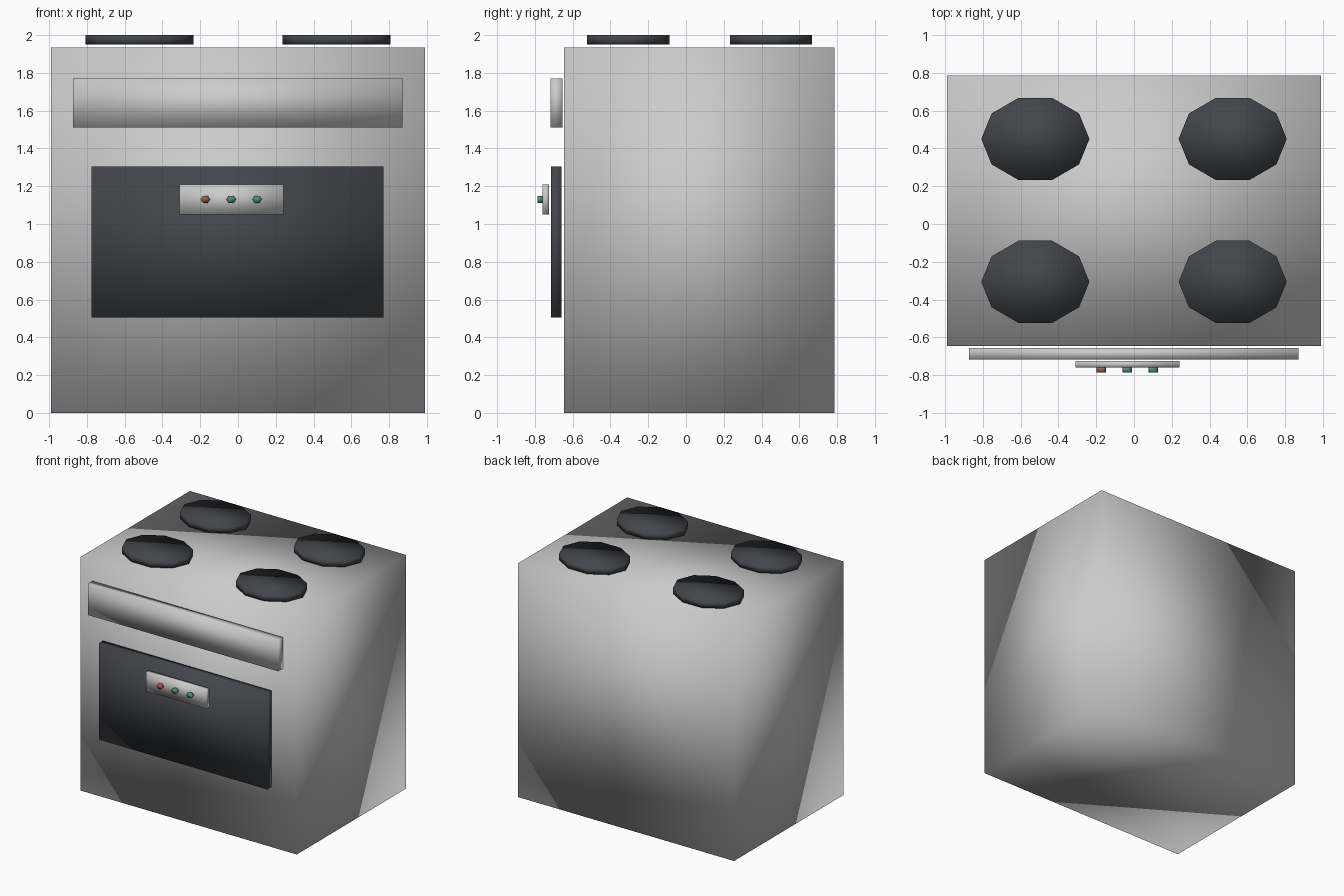
import bpy, bmesh
from mathutils import Matrix

if "Cube" in bpy.data.objects:
    bpy.data.objects.remove(bpy.data.objects["Cube"])


def material(name, rgb):
    m = bpy.data.materials.new(name)
    m.diffuse_color = (*rgb, 1)
    m.use_nodes = True
    m.node_tree.nodes["Principled BSDF"].inputs["Base Color"].default_value = m.diffuse_color
    return m


dark = material("dark_enamel", (0.055, 0.06, 0.068))
red = material("red", (0.36, 0.10, 0.09))
green = material("green", (0.09, 0.26, 0.19))


def finish(name, bm, mat):
    mesh = bpy.data.meshes.new(name)
    bm.normal_update()
    for f in bm.faces:
        f.smooth = True  # the whole model is smooth shaded, even its boxes
    bm.to_mesh(mesh)
    bm.free()
    ob = bpy.data.objects.new(name, mesh)
    bpy.context.collection.objects.link(ob)
    if mat:
        mesh.materials.append(mat)
    return ob


def box(name, x, y, z, mat=None):
    bm = bmesh.new()
    bmesh.ops.create_cube(bm, size=1)
    size = [b - a for a, b in (x, y, z)]
    ob = finish_loc = [(a + b) / 2 for a, b in (x, y, z)]
    bmesh.ops.scale(bm, vec=size, verts=bm.verts)
    ob = finish(name, bm, mat)
    ob.location = finish_loc
    return ob


def disc(name, centre, rx, ry, depth, sides, mat, facing_front=False):
    bm = bmesh.new()
    bmesh.ops.create_cone(bm, cap_ends=True, segments=sides,
                          radius1=1, radius2=1, depth=depth)
    # start the ring with a corner on the x axis
    corner = max(bm.verts, key=lambda v: (round(v.co.y, 4), v.co.x)).co
    turn = Matrix.Rotation(-corner.xy.angle_signed((1, 0)), 3, 'Z')
    bmesh.ops.rotate(bm, matrix=turn, verts=bm.verts)
    if abs(max(v.co.x for v in bm.verts) - 1) > 1e-3:
        bmesh.ops.rotate(bm, matrix=turn.inverted() @ turn.inverted(), verts=bm.verts)
    bmesh.ops.scale(bm, vec=(rx, ry, 1), verts=bm.verts)
    if facing_front:
        bmesh.ops.rotate(bm, matrix=Matrix.Rotation(1.5707963, 3, 'X'), verts=bm.verts)
    ob = finish(name, bm, mat)
    ob.location = centre
    return ob


# Cabinet
box("oven_body", (-0.99, 0.99), (-0.645, 0.785), (0, 1.934))

# Upper front panel, oven door and control plate
box("upper_panel", (-0.873, 0.87), (-0.717, -0.655), (1.512, 1.77))
box("oven_door", (-0.775, 0.77), (-0.714, -0.66), (0.506, 1.304), dark)
box("control_plate", (-0.31, 0.24), (-0.759, -0.725), (1.05, 1.208))

# Ten-sided oval hotplates
for side, x in (("left", -0.522), ("right", 0.522)):
    for row, y in (("front", -0.306), ("back", 0.45)):
        disc(f"hotplate_{row}_{side}", (x, y, 1.975), 0.286, 0.229, 0.05, 10, dark)

# Six-sided buttons
for i, (x, mat) in enumerate(((-0.173, red), (-0.036, green), (0.102, green))):
    disc(f"button_{i + 1}", (x, -0.7715, 1.13), 0.026, 0.021, 0.027, 6, mat, True)
